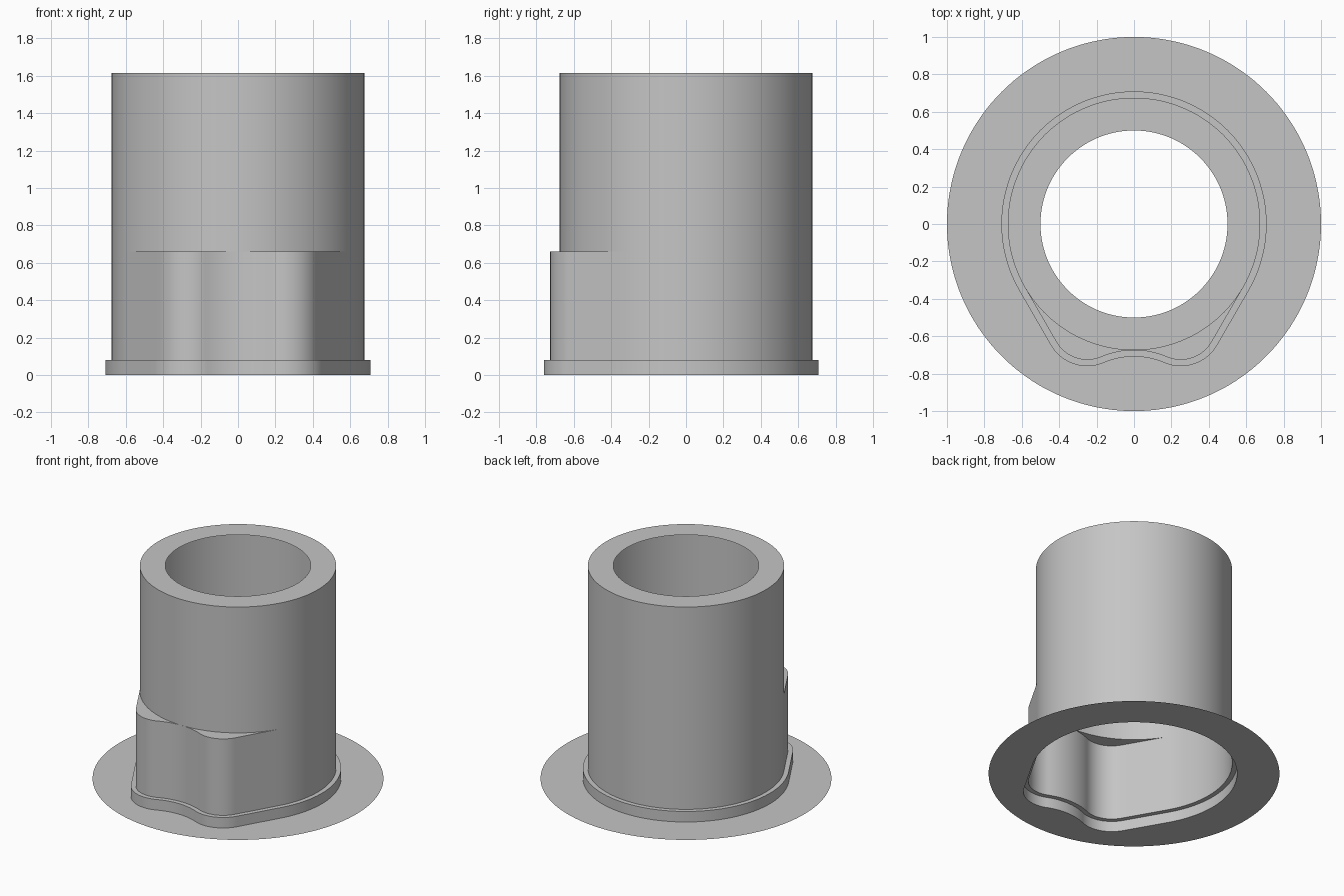
import bpy, bmesh
from math import sin, cos, pi, radians, atan2, hypot

if "Cube" in bpy.data.objects:
    bpy.data.objects.remove(bpy.data.objects["Cube"], do_unlink=True)

grey = bpy.data.materials.new("plain_grey")
grey.use_nodes = True
grey.diffuse_color = (0.56, 0.56, 0.56, 1)
grey.node_tree.nodes["Principled BSDF"].inputs["Base Color"].default_value = grey.diffuse_color

TUBE_R, BORE_R, FLANGE_R = 0.675, 0.5, 1.0
STEP_Z, LOBE_Z, TOP_Z = 0.08, 0.66, 1.615
LIP = 0.034

# Two rounded lobes on the front, joined by a hollow that touches the tube
LOBE_X, LOBE_BOTTOM = 0.25, 0.726
LOBE_R = 2 * (TUBE_R - LOBE_X * cos(pi / 6) - LOBE_BOTTOM / 2)
LOBE_Y = LOBE_R - LOBE_BOTTOM
GAP = LOBE_Y + TUBE_R
HOLLOW_R = (LOBE_X**2 + GAP**2 - LOBE_R**2) / (2 * (LOBE_R - GAP))
HOLLOW_Y = -TUBE_R - HOLLOW_R
JOIN = atan2(LOBE_Y - HOLLOW_Y, LOBE_X)


def arc(cx, cy, r, a, b, n):
    return [(cx + r * cos(a + (b - a) * i / n), cy + r * sin(a + (b - a) * i / n))
            for i in range(n + 1)]


def outline(d):
    """Counter-clockwise lobed outline, grown outward by d."""
    side = radians(-30)
    back = arc(0, 0, TUBE_R + d, side, pi / 2, 48)
    lobe = arc(LOBE_X, LOBE_Y, LOBE_R + d, JOIN - pi, side, 24)
    hollow = arc(0, HOLLOW_Y, HOLLOW_R - d, pi / 2, JOIN, 10)
    (x0, y0), (x1, y1) = lobe[-1], back[0]
    flank = [(x0 + (x1 - x0) * i / 8, y0 + (y1 - y0) * i / 8) for i in range(1, 8)]
    half = hollow + lobe[1:] + flank + back
    return half + [(-x, y) for x, y in half[-2:0:-1]]


def circle(r):
    """Round ring whose points line up with the lobed outline."""
    return [(r * x / hypot(x, y), r * y / hypot(x, y)) for x, y in outline(0)]


def loft(name, levels):
    """Sheet running through a series of (ring, height) levels."""
    bm = bmesh.new()
    rings = [[bm.verts.new((x, y, z)) for x, y in ring] for ring, z in levels]
    for a, b in zip(rings, rings[1:]):
        for i in range(len(a)):
            j = (i + 1) % len(a)
            bm.faces.new((a[i], a[j], b[j], b[i]))
    bmesh.ops.remove_doubles(bm, verts=bm.verts, dist=0.0002)
    mesh = bpy.data.meshes.new(name)
    bm.to_mesh(mesh)
    bm.free()
    mesh.materials.append(grey)
    obj = bpy.data.objects.new(name, mesh)
    bpy.context.collection.objects.link(obj)
    bpy.ops.object.select_all(action="DESELECT")
    obj.select_set(True)
    bpy.context.view_layer.objects.active = obj
    bpy.ops.object.shade_smooth_by_angle(angle=radians(30))


lobed, collar, tube = outline(0), outline(LIP), circle(TUBE_R)

# Thin flat flange around the foot
loft("flange", [(circle(FLANGE_R), 0), (collar, 0)])
# Low collar with its narrow ledge
loft("foot_collar", [(collar, 0), (collar, STEP_Z), (lobed, STEP_Z)])
# Lobed lower sleeve, closed on top by the lobe shelves
loft("lower_sleeve", [(lobed, STEP_Z), (lobed, LOBE_Z), (tube, LOBE_Z)])
# Round upper tube and its holed top
loft("upper_tube", [(tube, LOBE_Z), (tube, TOP_Z)])
loft("top_rim", [(tube, TOP_Z), (circle(BORE_R), TOP_Z)])
